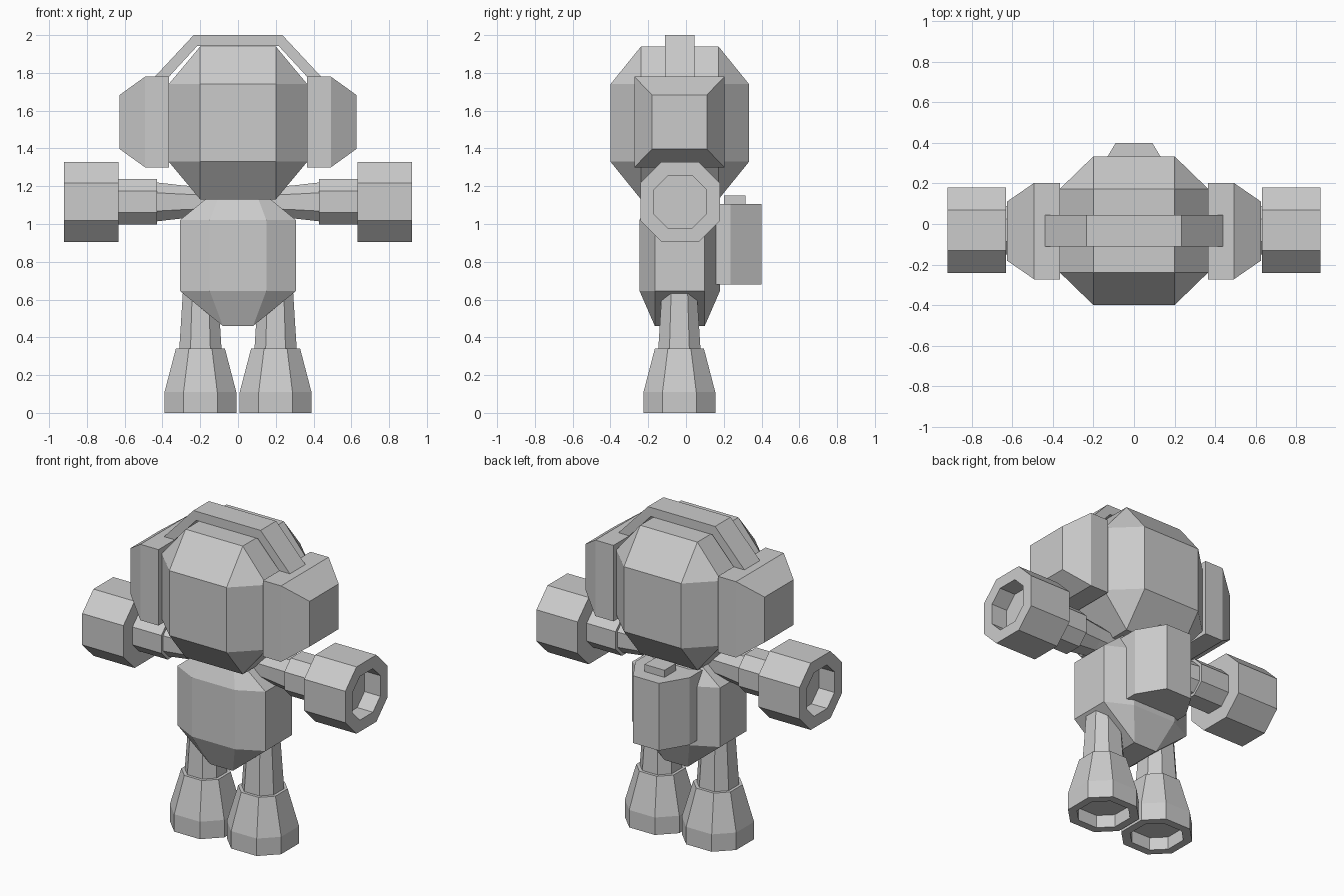
import bpy, bmesh, math
from mathutils import Vector

if "Cube" in bpy.data.objects:
    bpy.data.objects.remove(bpy.data.objects["Cube"])

grey = bpy.data.materials.new("light_grey")
grey.diffuse_color = (0.6, 0.6, 0.6, 1)
grey.use_nodes = True
grey.node_tree.nodes["Principled BSDF"].inputs["Base Color"].default_value = grey.diffuse_color
CY = -0.035  # depth of the body's centre line


def finish(name, bm):
    bmesh.ops.recalc_face_normals(bm, faces=bm.faces)
    mesh = bpy.data.meshes.new(name)
    bm.to_mesh(mesh)
    bm.free()
    mesh.materials.append(grey)
    obj = bpy.data.objects.new(name, mesh)
    bpy.context.collection.objects.link(obj)
    return obj


def hull(name, points):
    """Flat-faced solid wrapped around the given points."""
    bm = bmesh.new()
    for p in points:
        bm.verts.new(p)
    bmesh.ops.convex_hull(bm, input=bm.verts[:])
    bmesh.ops.dissolve_limit(bm, angle_limit=0.01, verts=bm.verts[:], edges=bm.edges[:])
    return finish(name, bm)


def chamfered_box(name, flat, full):
    """flat: (x, y, z) half size of the front, side and top panels' own axes;
    full: list of (x, y, z) half sizes for the three panel directions."""
    (fx, fy, fz), (sx, sy, sz), (tx, ty, tz) = full
    c = Vector(flat)
    pts = []
    for i in (-1, 1):
        for j in (-1, 1):
            for k in (-1, 1):
                for x, y, z in ((fx, fy, fz), (sx, sy, sz), (tx, ty, tz)):
                    pts.append(c + Vector((i * x, j * y, k * z)))
    return hull(name, pts)


def octagon(r, flat=0.47):
    f = r * flat
    return [(r, -f), (r, f), (f, r), (-f, r), (-r, f), (-r, -f), (-f, -r), (f, -r)]


def tube(name, rings, place):
    """Octagonal rings (position, radius) joined in order, capped at both ends."""
    bm = bmesh.new()
    loops = [[bm.verts.new(place(a, b, t)) for a, b in octagon(r)] for t, r in rings]
    for lo, hi in zip(loops, loops[1:]):
        for i in range(8):
            j = (i + 1) % 8
            bm.faces.new((lo[i], lo[j], hi[j], hi[i]))
    bm.faces.new(loops[0])
    bm.faces.new(loops[-1])
    return finish(name, bm)


def prism(name, outline, lo, hi, place):
    """Extrude a 2D outline between two positions."""
    bm = bmesh.new()
    a = [bm.verts.new(place(u, v, lo)) for u, v in outline]
    b = [bm.verts.new(place(u, v, hi)) for u, v in outline]
    n = len(outline)
    for i in range(n):
        j = (i + 1) % n
        bm.faces.new((a[i], a[j], b[j], b[i]))
    bm.faces.new(a)
    bm.faces.new(b)
    return finish(name, bm)


# head and torso: boxes with wide chamfers on every edge
chamfered_box("head", (0, -0.033, 1.535),
              [(0.20, 0.367, 0.205), (0.367, 0.205, 0.205), (0.20, 0.205, 0.405)])
chamfered_box("torso", (0, -0.033, 0.833),
              [(0.15, 0.213, 0.187), (0.308, 0.132, 0.187), (0.08, 0.132, 0.373)])

# band over the head
prism("headband",
      [(-0.44, 1.78), (-0.235, 2.0), (0.235, 2.0), (0.44, 1.78),
       (0.37, 1.775), (0.215, 1.943), (-0.215, 1.943), (-0.37, 1.775)],
      -0.11, 0.045, lambda u, v, t: (u, t, v))

# backpack with a button on top
prism("backpack", [(-0.19, 0.1), (-0.19, 0.235), (-0.09, 0.4),
                   (0.09, 0.4), (0.19, 0.235), (0.19, 0.1)],
      0.68, 1.105, lambda u, v, t: (u, v, t))
prism("backpack_button", [(-0.07, 0.2), (0.07, 0.2), (0.07, 0.315), (-0.07, 0.315)],
      1.1, 1.15, lambda u, v, t: (u, v, t))

for side, s in (("left", -1), ("right", 1)):
    # ear cup: square block tapering outwards
    hull(side + "_ear_cup",
         [(s * x, CY + y * h, 1.54 + z * v)
          for x, h, v in ((0.365, 0.238, 0.24), (0.492, 0.238, 0.24), (0.627, 0.145, 0.143))
          for y in (-1, 1) for z in (-1, 1)])

    # arm, running sideways, with a hollow-ended hand
    across = lambda a, b, t, s=s: (s * t, -0.031 + a, 1.117 + b)
    tube(side + "_upper_arm", [(0.15, 0.075), (0.30, 0.088), (0.44, 0.104)], across)
    tube(side + "_forearm", [(0.43, 0.12), (0.65, 0.12)], across)
    tube(side + "_hand", [(0.632, 0.211), (0.92, 0.211), (0.92, 0.138), (0.81, 0.138)], across)

    # leg and boot with a hollow sole
    upright = lambda a, b, t, s=s: (s * 0.199 + a, CY + b, t)
    tube(side + "_leg", [(0.32, 0.113), (0.70, 0.089)], upright)
    tube(side + "_boot", [(0.08, 0.142), (0.0, 0.142), (0.0, 0.19),
                          (0.11, 0.19), (0.34, 0.13)], upright)
